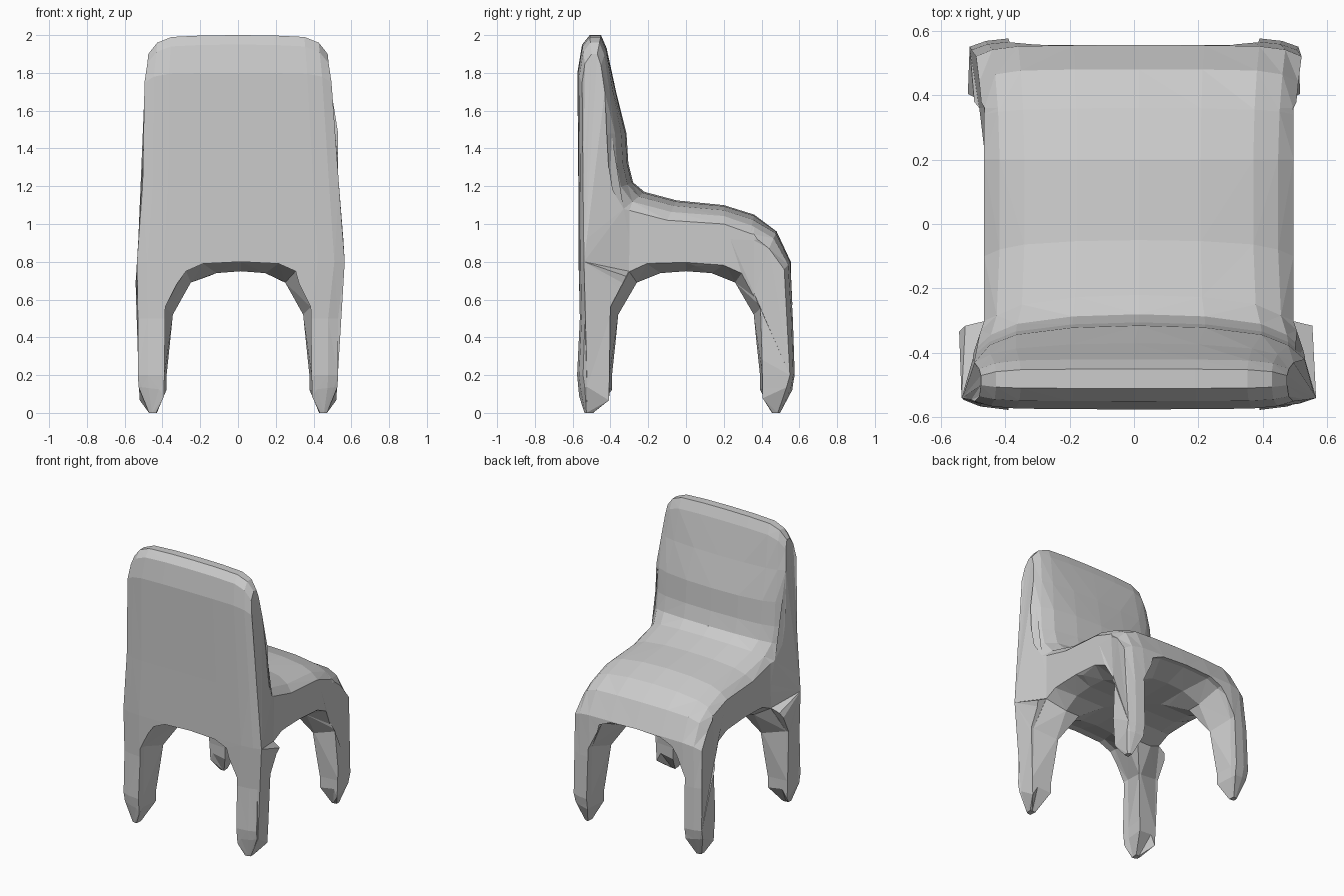
import bpy, bmesh
from mathutils import Matrix, Vector

if "Cube" in bpy.data.objects:
    bpy.data.objects.remove(bpy.data.objects["Cube"])


def loft(name, rings):
    """Skin equal-length rings of points into a closed solid."""
    bm = bmesh.new()
    loops = [[bm.verts.new(p) for p in ring] for ring in rings]
    n = len(loops[0])
    for a, b in zip(loops, loops[1:]):
        for i in range(n):
            j = (i + 1) % n
            bm.faces.new((a[i], a[j], b[j], b[i]))
    bm.faces.new(loops[0])
    bm.faces.new(loops[-1])
    bmesh.ops.triangulate(bm, faces=bm.faces[:])
    bmesh.ops.recalc_face_normals(bm, faces=bm.faces[:])
    me = bpy.data.meshes.new(name)
    bm.to_mesh(me)
    bm.free()
    ob = bpy.data.objects.new(name, me)
    bpy.context.collection.objects.link(ob)
    return ob


# Side profile on the centre line (y, z): back, top, backrest front, seat, front
centre = [(-.56, 0), (-.58, .2), (-.565, .5), (-.57, .8), (-.57, 1.2), (-.575, 1.8),
          (-.55, 1.95), (-.51, 2), (-.45, 2), (-.42, 1.93), (-.37, 1.7), (-.315, 1.48),
          (-.305, 1.32), (-.28, 1.22), (-.22, 1.17), (-.05, 1.125), (.2, 1.10),
          (.36, 1.05), (.48, .96), (.555, .8), (.57, .5), (.58, .2), (.55, 0)]
# Same profile at the rounded outer side (y, z, half width)
side = [(-.52, 0, .52), (-.545, .2, .53), (-.535, .5, .53), (-.54, .8, .55), (-.545, 1.2, .52),
        (-.55, 1.75, .495), (-.535, 1.85, .48), (-.5, 1.9, .475), (-.47, 1.9, .475),
        (-.45, 1.84, .48), (-.43, 1.7, .495), (-.42, 1.48, .515), (-.41, 1.3, .515),
        (-.39, 1.18, .51), (-.33, 1.08, .49), (-.1, 1.02, .48), (.2, 1.0, .48),
        (.34, .95, .485), (.44, .87, .495), (.52, .76, .505), (.54, .5, .505),
        (.55, .2, .51), (.5, 0, .5)]
soft = range(10, 18)  # backrest front and seat top curve more gently

# Chair body: profile swept across the width, rounding off at both sides
stations = [(1, 1, 1), (.9, .4, .58), (.74, .1, .27), (.4, .02, .06)]
stations = [(-x, a, b) for x, a, b in stations] + [(0, 0, 0)] + stations[::-1]
rings = []
for x, hard_s, soft_s in stations:
    ring = []
    for i, ((cy, cz), (ey, ez, w)) in enumerate(zip(centre, side)):
        s = soft_s if i in soft else hard_s
        ring.append((x * w, cy + (ey - cy) * s, cz + (ez - cz) * s))
    rings.append(ring)
body = loft("chair_body", rings)

# Arched openings between the legs, flaring towards their mouths
inner = [(.38, -.1), (.375, .2), (.345, .52), (.25, .69), (.13, .74), (0, .75)]
mouth = [(.395, -.1), (.39, .2), (.385, .56), (.29, .75), (.2, .79), (0, .8)]


def arch_cutter(name, along_x, scale):
    rings = []
    for d, half in ((-.65, mouth), (-.52, mouth), (-.36, inner),
                    (.36, inner), (.52, mouth), (.65, mouth)):
        arch = half + [(-u, z) for u, z in half[-2::-1]]
        rings.append([(d, u * scale, z) if along_x else (u, d, z) for u, z in arch])
    ob = loft(name, rings)
    ob.hide_render = True
    return ob


cutters = [arch_cutter("front_arch_cutter", False, 1),
           arch_cutter("side_arch_cutter", True, 1.04)]
for c in cutters:
    m = body.modifiers.new("arch", 'BOOLEAN')
    m.operation, m.solver, m.object = 'DIFFERENCE', 'EXACT', c
deps = bpy.context.evaluated_depsgraph_get()
cut = bpy.data.meshes.new_from_object(body.evaluated_get(deps))
body.modifiers.clear()
for c in cutters:
    bpy.data.objects.remove(c)

bm = bmesh.new()
bm.from_mesh(cut)


def slice_at(co, no, clear=False):
    bmesh.ops.bisect_plane(bm, geom=bm.verts[:] + bm.edges[:] + bm.faces[:], dist=1e-4,
                           plane_co=co, plane_no=no, clear_outer=clear)


# Extra edge rows on the sides and legs, keeping only the left half
slice_at((0, 0, 0), (1, 0, 0), True)
for z in (.13, .92):
    slice_at((0, 0, z), (0, 0, 1))
for y in (-.3, .05, .36):
    slice_at((0, y, 0), (0, 1, 0))
bmesh.ops.triangulate(bm, faces=bm.faces[:])

for v in bm.verts:
    # Seat sides pinched in between the legs
    if -.31 < v.co.y < .37 and v.co.z < 1.1:
        v.co.x = max(v.co.x, -.48)
    # Leg tips: pull the soles together into blunt points
    if v.co.z < .01:
        tip = Vector((-.45, .48 if v.co.y > 0 else -.53, 0))
        v.co = tip + (v.co - tip) * .3
    elif v.co.z < .14:
        v.co.z += .12 * (abs(v.co.x) - .46)

# Mirror to the right, then lean the seat and backrest slightly sideways
bmesh.ops.mirror(bm, geom=bm.verts[:] + bm.edges[:] + bm.faces[:],
                 matrix=Matrix.Identity(4), merge_dist=1e-4, axis='X')
for v in bm.verts:
    if v.co.z > .7 and v.co.z < 1.6:
        v.co.x += .015
bmesh.ops.recalc_face_normals(bm, faces=bm.faces[:])
bm.to_mesh(cut)
bm.free()
body.data = cut
body.name = "chair"
